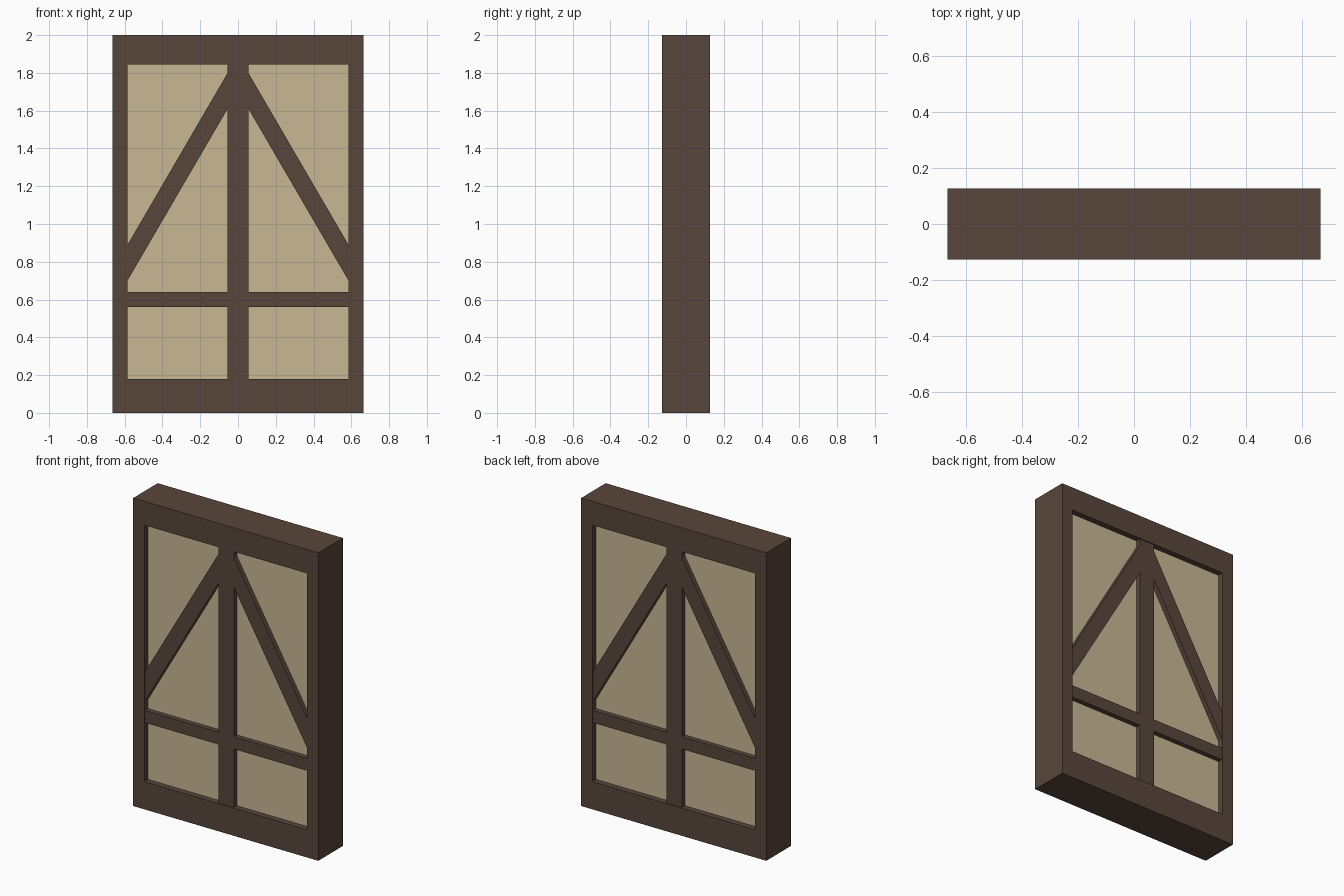
import bpy
import bmesh

if "Cube" in bpy.data.objects:
    bpy.data.objects.remove(bpy.data.objects["Cube"], do_unlink=True)


def material(name, rgb):
    mat = bpy.data.materials.new(name)
    mat.use_nodes = True
    color = (*rgb, 1.0)
    mat.diffuse_color = color
    mat.node_tree.nodes["Principled BSDF"].inputs["Base Color"].default_value = color
    return mat


timber = material("dark timber", (0.098, 0.061, 0.044))
plaster = material("tan plaster", (0.578, 0.485, 0.296))

# Overall half sizes, opening limits and layer depths
WIDTH, HEIGHT, DEPTH = 0.665, 2.0, 0.126
SIDE, BOTTOM, TOP = 0.585, 0.18, 1.845
POST = 0.055
BEAM_DEPTH, PANEL_DEPTH = 0.12, 0.088


def rectangle(x0, x1, z0, z1):
    return [(x0, z0), (x1, z0), (x1, z1), (x0, z1)]


def finish(bm, name, mat):
    bmesh.ops.recalc_face_normals(bm, faces=bm.faces)
    mesh = bpy.data.meshes.new(name)
    bm.to_mesh(mesh)
    bm.free()
    mesh.materials.append(mat)
    obj = bpy.data.objects.new(name, mesh)
    bpy.context.collection.objects.link(obj)
    return obj


def prism(name, outline, half_depth, mat):
    """Extrude an x-z outline evenly to the front and back."""
    bm = bmesh.new()
    face = bm.faces.new([bm.verts.new((x, -half_depth, z)) for x, z in outline])
    new = bmesh.ops.extrude_face_region(bm, geom=[face])["geom"]
    moved = [v for v in new if isinstance(v, bmesh.types.BMVert)]
    bmesh.ops.translate(bm, verts=moved, vec=(0, 2 * half_depth, 0))
    return finish(bm, name, mat)


def ring(name, outer, inner, half_depth, mat):
    """Rectangular frame with an opening right through it."""
    bm = bmesh.new()
    loops = [[bm.verts.new((x, y, z)) for x, z in outline]
             for outline, y in ((outer, -half_depth), (inner, -half_depth),
                                (inner, half_depth), (outer, half_depth))]
    for a, b in zip(loops, loops[1:] + loops[:1]):
        for i in range(4):
            j = (i + 1) % 4
            bm.faces.new((a[i], a[j], b[j], b[i]))
    return finish(bm, name, mat)


# Outer frame and recessed infill
ring("outer_frame", rectangle(-WIDTH, WIDTH, 0, HEIGHT),
     rectangle(-SIDE, SIDE, BOTTOM, TOP), DEPTH, timber)
prism("plaster_panel", rectangle(-SIDE, SIDE, BOTTOM, TOP), PANEL_DEPTH, plaster)

# Centre post
prism("centre_post", rectangle(-POST, POST, BOTTOM, TOP), BEAM_DEPTH, timber)

# Cross rails and sloping braces on each side of the post
for side, sign in (("left", 1), ("right", -1)):
    inner, outer = sign * POST, sign * SIDE
    prism(side + "_cross_rail", rectangle(inner, outer, 0.56, 0.64), BEAM_DEPTH, timber)
    prism(side + "_brace", [(outer, 0.70), (outer, 0.89), (inner, 1.80), (inner, 1.61)],
          BEAM_DEPTH, timber)
